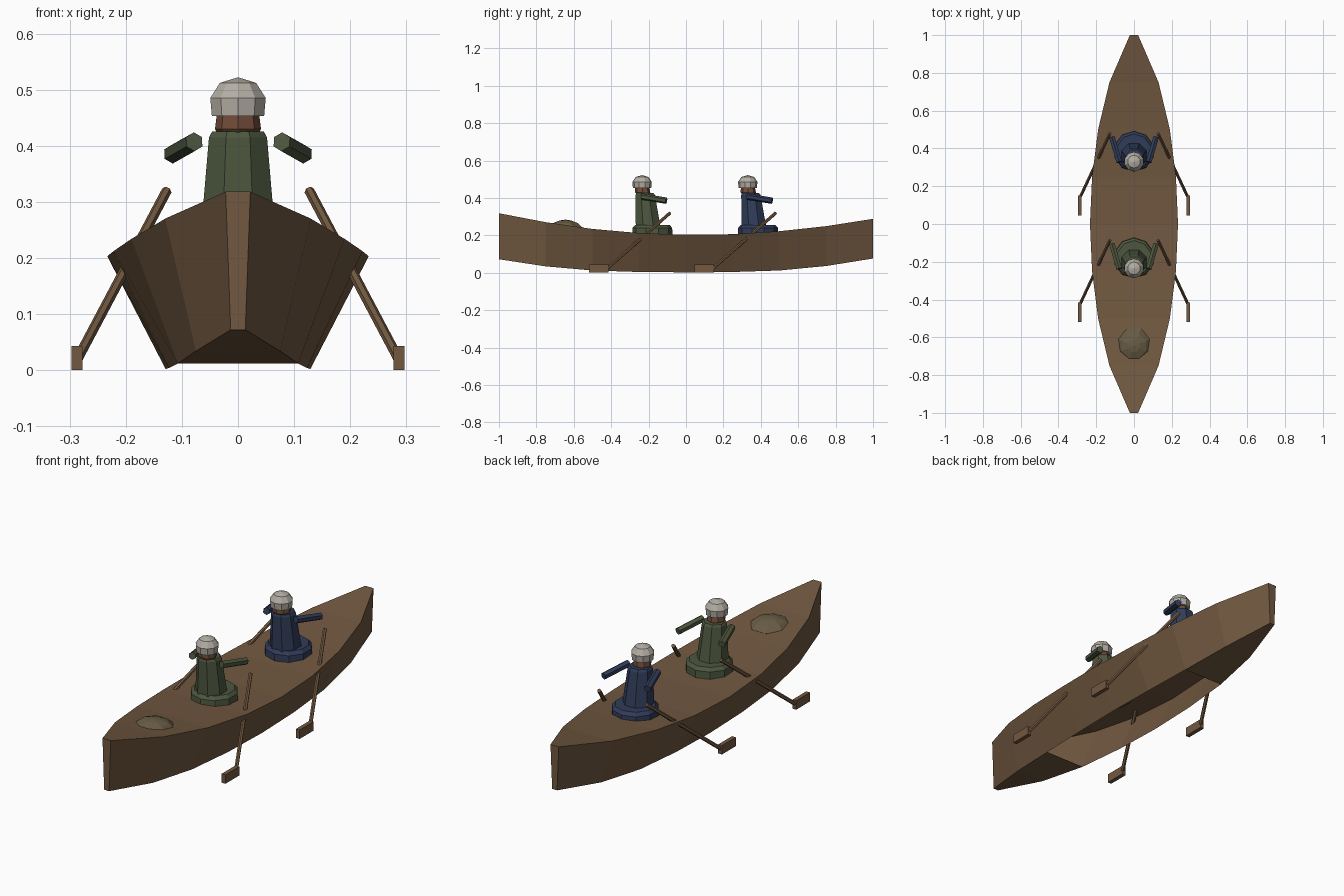
import bpy, bmesh
from math import pi, sin, cos
from mathutils import Vector

if "Cube" in bpy.data.objects:
    bpy.data.objects.remove(bpy.data.objects["Cube"])


def material(name, rgb):
    m = bpy.data.materials.new(name)
    m.diffuse_color = (*rgb, 1)
    m.use_nodes = True
    m.node_tree.nodes["Principled BSDF"].inputs["Base Color"].default_value = m.diffuse_color
    return m


WOOD = material("wood", (0.165, 0.098, 0.051))
GREEN = material("green_cloth", (0.075, 0.095, 0.05))
BLUE = material("blue_cloth", (0.03, 0.045, 0.1))
SKIN = material("skin", (0.17, 0.075, 0.042))
HAT = material("hat_cloth", (0.45, 0.42, 0.37))
PACK = material("canvas", (0.135, 0.105, 0.058))


def finish(bm, name, mat):
    bmesh.ops.recalc_face_normals(bm, faces=bm.faces)
    me = bpy.data.meshes.new(name)
    bm.to_mesh(me)
    bm.free()
    me.materials.append(mat)
    ob = bpy.data.objects.new(name, me)
    bpy.context.collection.objects.link(ob)
    return ob


def stack(name, mat, rings, n, turn=0.0):
    """Closed flat-faced solid from (y, z, radius) rings."""
    bm = bmesh.new()
    loops = [[bm.verts.new((r * sin(turn + 2 * pi * i / n),
                            y - r * cos(turn + 2 * pi * i / n), z))
              for i in range(n)] for y, z, r in rings]
    for a, b in zip(loops, loops[1:]):
        for i in range(n):
            j = (i + 1) % n
            bm.faces.new((a[i], a[j], b[j], b[i]))
    bm.faces.new(loops[0][::-1])
    bm.faces.new(loops[-1])
    bmesh.ops.remove_doubles(bm, verts=bm.verts, dist=1e-5)
    return finish(bm, name, mat)


def rod(name, mat, a, b, r, n):
    """Straight n-sided bar between two points."""
    a, b = Vector(a), Vector(b)
    bm = bmesh.new()
    bmesh.ops.create_cone(bm, cap_ends=True, segments=n, radius1=r, radius2=r,
                          depth=(b - a).length)
    ob = finish(bm, name, mat)
    ob.rotation_mode = 'QUATERNION'
    ob.rotation_quaternion = (b - a).to_track_quat('Z', 'Y')
    ob.location = (a + b) / 2
    return ob


def box(name, mat, centre, size):
    bm = bmesh.new()
    bmesh.ops.create_cube(bm, size=1)
    bmesh.ops.scale(bm, vec=size, verts=bm.verts)
    bmesh.ops.translate(bm, vec=centre, verts=bm.verts)
    return finish(bm, name, mat)


# Hull stations: y, top half width, top z, bottom half width, bottom z
STATIONS = [
    (-1.00, 0.022, 0.318, 0.013, 0.072),
    (-0.75, 0.130, 0.270, 0.075, 0.034),
    (-0.50, 0.190, 0.234, 0.107, 0.012),
    (-0.25, 0.222, 0.212, 0.123, 0.004),
    (0.00, 0.233, 0.203, 0.129, 0.002),
    (0.25, 0.222, 0.206, 0.123, 0.004),
    (0.50, 0.190, 0.222, 0.107, 0.012),
    (0.75, 0.130, 0.249, 0.075, 0.036),
    (1.00, 0.022, 0.288, 0.013, 0.076),
]

# Hull: sides, deck, stems, and a bottom that is open amidships
bm = bmesh.new()
sec = [[bm.verts.new(p) for p in ((-tw, y, tz), (tw, y, tz), (bw, y, bz), (-bw, y, bz))]
       for y, tw, tz, bw, bz in STATIONS]
for k, (a, b) in enumerate(zip(sec, sec[1:])):
    for i in range(4):
        if i == 2 and 2 <= k <= 5:
            continue
        j = (i + 1) % 4
        bm.faces.new((a[i], a[j], b[j], b[i]))
bm.faces.new(sec[0][::-1])
bm.faces.new(sec[-1])
finish(bm, "canoe_hull", WOOD)

# Covered bundle on the front deck
stack("deck_bundle", PACK,
      [(-0.645, 0.225, 0.085), (-0.645, 0.243, 0.098), (-0.645, 0.266, 0.07),
       (-0.645, 0.279, 0.035), (-0.645, 0.284, 0.0)], 8, pi / 8)

# Two paddlers, each with a pair of paddles
for who, cloth, oy in (("front", GREEN, 0.0), ("rear", BLUE, 0.565)):
    stack(who + "_skirt", cloth,
          [(oy - 0.18, 0.2, 0.108), (oy - 0.18, 0.24, 0.106), (oy - 0.18, 0.256, 0.092)], 10)
    stack(who + "_torso", cloth,
          [(oy - 0.2, 0.22, 0.074), (oy - 0.218, 0.415, 0.056), (oy - 0.22, 0.425, 0.05)],
          8, pi / 8)
    stack(who + "_head", SKIN,
          [(oy - 0.228, 0.42, 0.036), (oy - 0.232, 0.43, 0.041), (oy - 0.235, 0.47, 0.036)], 8)
    stack(who + "_hat", HAT,
          [(oy - 0.235, 0.453, 0.049), (oy - 0.235, 0.485, 0.052),
           (oy - 0.235, 0.512, 0.034), (oy - 0.235, 0.522, 0.0)], 10)
    for side, s in (("left", -1), ("right", 1)):
        tag = f"{who}_{side}_"
        rod(tag + "arm", cloth, (s * 0.078, oy - 0.237, 0.407),
            (s * 0.117, oy - 0.105, 0.385), 0.017, 6)
        rod(tag + "paddle_shaft", WOOD, (s * 0.127, oy - 0.085, 0.32),
            (s * 0.286, oy - 0.425, 0.02), 0.009, 6)
        box(tag + "paddle_blade", WOOD, (s * 0.287, oy - 0.467, 0.0215),
            (0.02, 0.105, 0.043))
